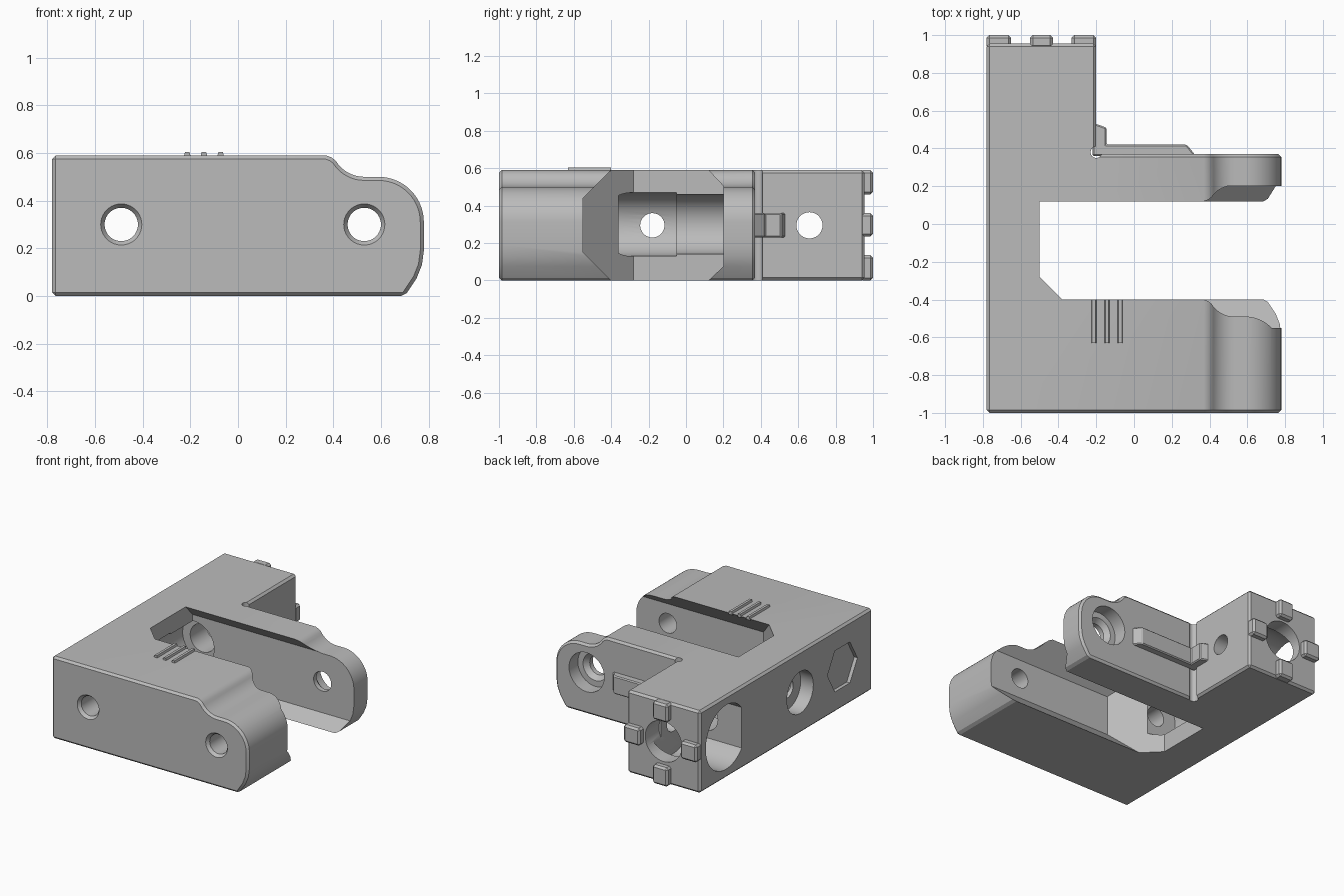
import bpy, bmesh
from math import cos, sin, pi, radians

cube = bpy.data.objects.get("Cube")
if cube:
    bpy.data.objects.remove(cube, do_unlink=True)

grey = bpy.data.materials.new("plain grey")
grey.use_nodes = True
colour = (0.5, 0.5, 0.5, 1)
grey.diffuse_color = colour
grey.node_tree.nodes["Principled BSDF"].inputs["Base Color"].default_value = colour


def place(axis, p, t):
    return {"x": (t, *p), "y": (p[0], t, p[1]), "z": (*p, t)}[axis]


def prism(name, axis, start, end, pts, end_pts=None, bevel=0):
    """Extrude (or loft) a 2D outline along an axis, with optional chamfers."""
    bm = bmesh.new()
    a = [bm.verts.new(place(axis, p, start)) for p in pts]
    b = [bm.verts.new(place(axis, p, end)) for p in (end_pts or pts)]
    bm.faces.new(a)
    bm.faces.new(b)
    n = len(a)
    for i in range(n):
        j = (i + 1) % n
        bm.faces.new((a[i], a[j], b[j], b[i]))
    bmesh.ops.recalc_face_normals(bm, faces=bm.faces)
    mesh = bpy.data.meshes.new(name)
    bm.to_mesh(mesh)
    bm.free()
    mesh.materials.append(grey)
    obj = bpy.data.objects.new(name, mesh)
    bpy.context.collection.objects.link(obj)
    if bevel:
        mod = obj.modifiers.new("chamfer", "BEVEL")
        mod.width = bevel
        mod.segments = 1
        mod.limit_method = "ANGLE"
        mod.angle_limit = radians(40)
        apply(obj, mod)
    return obj


def apply(obj, mod):
    with bpy.context.temp_override(object=obj, active_object=obj, selected_objects=[obj]):
        bpy.ops.object.modifier_apply(modifier=mod.name)


def combine(target, tool, operation="DIFFERENCE"):
    mod = target.modifiers.new("combine", "BOOLEAN")
    mod.operation = operation
    mod.solver = "EXACT"
    mod.object = tool
    apply(target, mod)
    bpy.data.objects.remove(tool, do_unlink=True)


def rect(a0, a1, b0, b1):
    return [(a0, b0), (a1, b0), (a1, b1), (a0, b1)]


def arc(cx, cy, r, start, end, n):
    angles = [radians(start + (end - start) * i / n) for i in range(n + 1)]
    return [(cx + r * cos(t), cy + r * sin(t)) for t in angles]


def ring(cx, cy, r, n=40):
    return arc(cx, cy, r, 0, 360 - 360 / n, n - 1)


H, MID = 0.59, 0.295

# Main body with the rounded arm tips
outline = [(-0.78, 0), (0.7, 0), (0.75, 0.075), (0.772, 0.13), (0.78, 0.19)]
outline += arc(0.59, 0.31, 0.19, 0, 90, 14)
outline += arc(0.53, 0.64, 0.14, 270, 212, 8)
outline += [(0.395, 0.58), (0.37, H), (-0.78, H)]
body = prism("bracket_body", "y", -1, 0.37, outline, bevel=0.015)

# Rear post
post = prism("rear_post", "y", 0.1, 0.955, rect(-0.78, -0.2, 0, H), bevel=0.015)
combine(body, post, "UNION")

# Undercut slot between the arms, with one diagonal corner
slot_outline = [(-0.4, H), (-0.55, 0.44), (-0.55, 0.15), (-0.4, 0), (-0.4, -0.1), (0.12, -0.1),
                (0.12, 0), (0.2, 0.075), (0.2, 0.505), (0.12, H), (0.12, 0.7), (-0.4, 0.7)]
slot = prism("slot_cutter", "x", -0.5, 1, slot_outline)
corner = prism("corner_cutter", "z", -0.3, 0.9, [(-0.52, -0.26), (-0.15, -0.63), (-0.7, -0.8)])
combine(slot, corner)
combine(body, slot)


def bore(axis, c, r, start, end, end_r=None):
    outer = ring(*c, r)
    tool = prism("bore_cutter", axis, start, end, outer, ring(*c, end_r) if end_r else None)
    combine(body, tool)


# Long stepped bore running front to back
rod = (-0.49, 0.3)
bore("y", rod, 0.07, -1.1, 1.1)
bore("y", rod, 0.17, -0.36, -0.05)
bore("y", rod, 0.16, -0.06, 0.3)
bore("y", rod, 0.145, 0.8, 1.1)
bore("y", rod, 0.1, 0.25, 0.85)

# Arm holes, counterbore and softened rims
pin = (0.53, 0.3)
bore("y", pin, 0.07, -1.1, 0.5)
bore("y", pin, 0.14, 0.27, 0.5)
bore("y", pin, 0.07, 0.235, 0.272, 0.1)
for centre in (rod, pin):
    bore("y", centre, 0.09, -1.005, -0.975, 0.068)

# Cross holes through the left wall and the post
bore("x", (-0.18, MID), 0.065, -0.9, -0.4)
bore("x", (-0.18, MID), 0.15, -0.9, -0.68)
bore("x", (0.66, MID), 0.07, -0.9, 0)
window = [p for p in ring(0.66, MID, 0.23, 64) if p[0] > 0.475]
start = next(i for i, p in enumerate(window) if p[1] < MID and window[i - 1][1] > MID + 0.1)
window = window[start:] + window[:start]
combine(body, prism("window_cutter", "x", -0.9, -0.36, window))

# Shallow six-sided pocket on the side
hexagon = arc(-0.66, MID, 0.17, 0, 300, 5)
combine(body, prism("pocket_cutter", "x", -0.9, -0.755, hexagon))

# Relief groove in the inside corner
combine(body, prism("relief_cutter", "z", -0.1, 0.7, ring(-0.2, 0.38, 0.03, 24)))

# Locating lugs around the rear bore
lugs = {"left": (-0.33, -0.2, 0.235, 0.36), "right": (-0.78, -0.65, 0.235, 0.36),
        "top": (-0.55, -0.43, 0.46, H), "bottom": (-0.55, -0.43, 0, 0.135)}
for side, box in lugs.items():
    prism(side + "_lug", "y", 0.93, 1, rect(*box), bevel=0.014)

# Bevelled key rib wrapping the inside corner
rib = [(-0.22, 0.53), (-0.2, 0.53), (-0.145, 0.51), (-0.145, 0.42), (0.28, 0.42),
       (0.32, 0.37), (0.32, 0.36), (-0.22, 0.36)]
prism("key_rib", "z", 0.23, 0.36, rib, bevel=0.012)

# Three raised marks on the front arm
for i, x in enumerate((-0.213, -0.143, -0.073)):
    ridge = [(x - 0.016, 0.58), (x + 0.016, 0.58), (x + 0.009, 0.605), (x - 0.009, 0.605)]
    prism(f"grip_ridge_{i + 1}", "y", -0.63, -0.4, ridge)

# Smooth the bores and rounded tips, keep the edges crisp
bpy.ops.object.select_all(action="DESELECT")
body.select_set(True)
bpy.context.view_layer.objects.active = body
bpy.ops.object.shade_smooth_by_angle(angle=radians(25))
